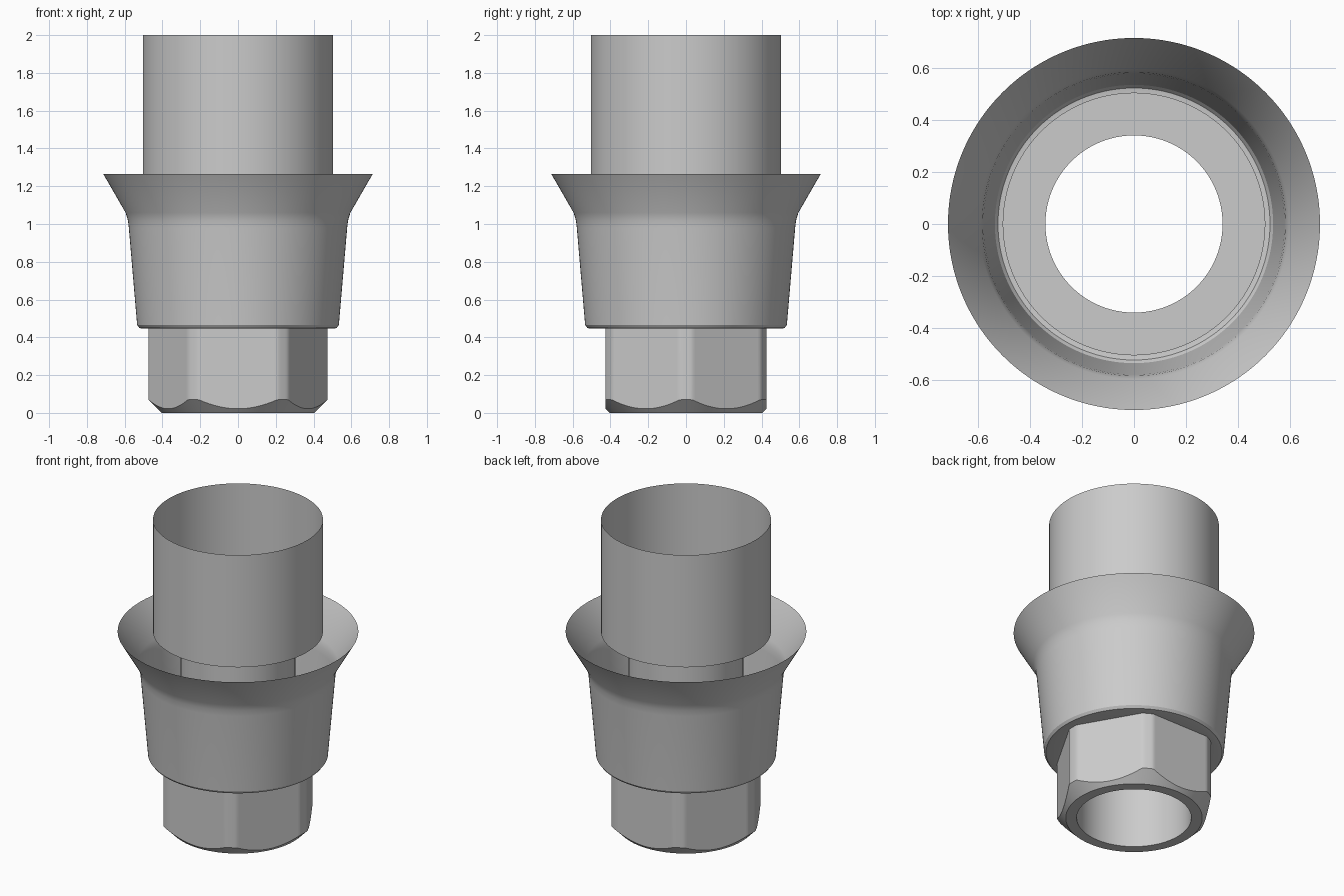
import bpy, bmesh, math

if "Cube" in bpy.data.objects:
    bpy.data.objects.remove(bpy.data.objects["Cube"], do_unlink=True)

SEGMENTS = 240
BORE, SLEEVE, RIM_Z, STEP_Z = 0.34, 0.504, 1.266, 0.446
HEX_FLAT, HEX_CORNER, FOOT = 0.427, 0.475, 0.405

metal = bpy.data.materials.new("brushed grey metal")
metal.use_nodes = True
grey = (0.6, 0.6, 0.6, 1)
metal.diffuse_color = grey
metal.node_tree.nodes["Principled BSDF"].inputs["Base Color"].default_value = grey


def hex_radius(a):
    """Hexagon with corners on the x axis, its corners turned round."""
    off = a % (math.pi / 3) - math.pi / 6
    return min(HEX_FLAT / math.cos(off), HEX_CORNER)


def circle(r, z):
    return lambda a: (r, z)


def hex_ring(z):
    return lambda a: (hex_radius(a), z)


def chamfer_ring(a):
    """Where the conical chamfer meets the hexagon's sides."""
    r = hex_radius(a)
    return r, r - FOOT


def loft(name, rings):
    """Open shell through rings; each ring gives (radius, height) by angle."""
    bm = bmesh.new()
    loops = []
    for ring in rings:
        loop = []
        for i in range(SEGMENTS):
            a = math.tau * i / SEGMENTS
            r, z = ring(a)
            loop.append(bm.verts.new((r * math.cos(a), r * math.sin(a), z)))
        loops.append(loop)
    for low, high in zip(loops, loops[1:]):
        for i in range(SEGMENTS):
            j = (i + 1) % SEGMENTS
            bm.faces.new((low[i], low[j], high[j], high[i]))
    mesh = bpy.data.meshes.new(name)
    bm.to_mesh(mesh)
    bm.free()
    mesh.materials.append(metal)
    obj = bpy.data.objects.new(name, mesh)
    bpy.context.collection.objects.link(obj)
    bpy.ops.object.select_all(action="DESELECT")
    obj.select_set(True)
    bpy.context.view_layer.objects.active = obj
    bpy.ops.object.shade_smooth_by_angle(angle=math.radians(30))
    return obj


# Hexagonal plug with its chamfered foot
loft("hex_plug", [circle(BORE, 0), circle(FOOT, 0), chamfer_ring, hex_ring(STEP_Z)])

# Flared collar, from the step above the hexagon to the open rim
profile = [(SLEEVE, STEP_Z), (0.522, 0.449), (0.534, 0.465), (0.578, 0.98),
           (0.583, 1.02), (0.595, 1.06), (0.714, RIM_Z)]
loft("flared_collar", [hex_ring(STEP_Z)] + [circle(r, z) for r, z in profile])

# Open sleeve with the screw seat as its floor
loft("screw_seat", [circle(SLEEVE, RIM_Z), circle(BORE, RIM_Z)])
loft("upper_sleeve", [circle(SLEEVE, RIM_Z), circle(SLEEVE, 2)])

# Screw bore, facing inward
loft("screw_bore", [circle(BORE, RIM_Z), circle(BORE, 0)])
